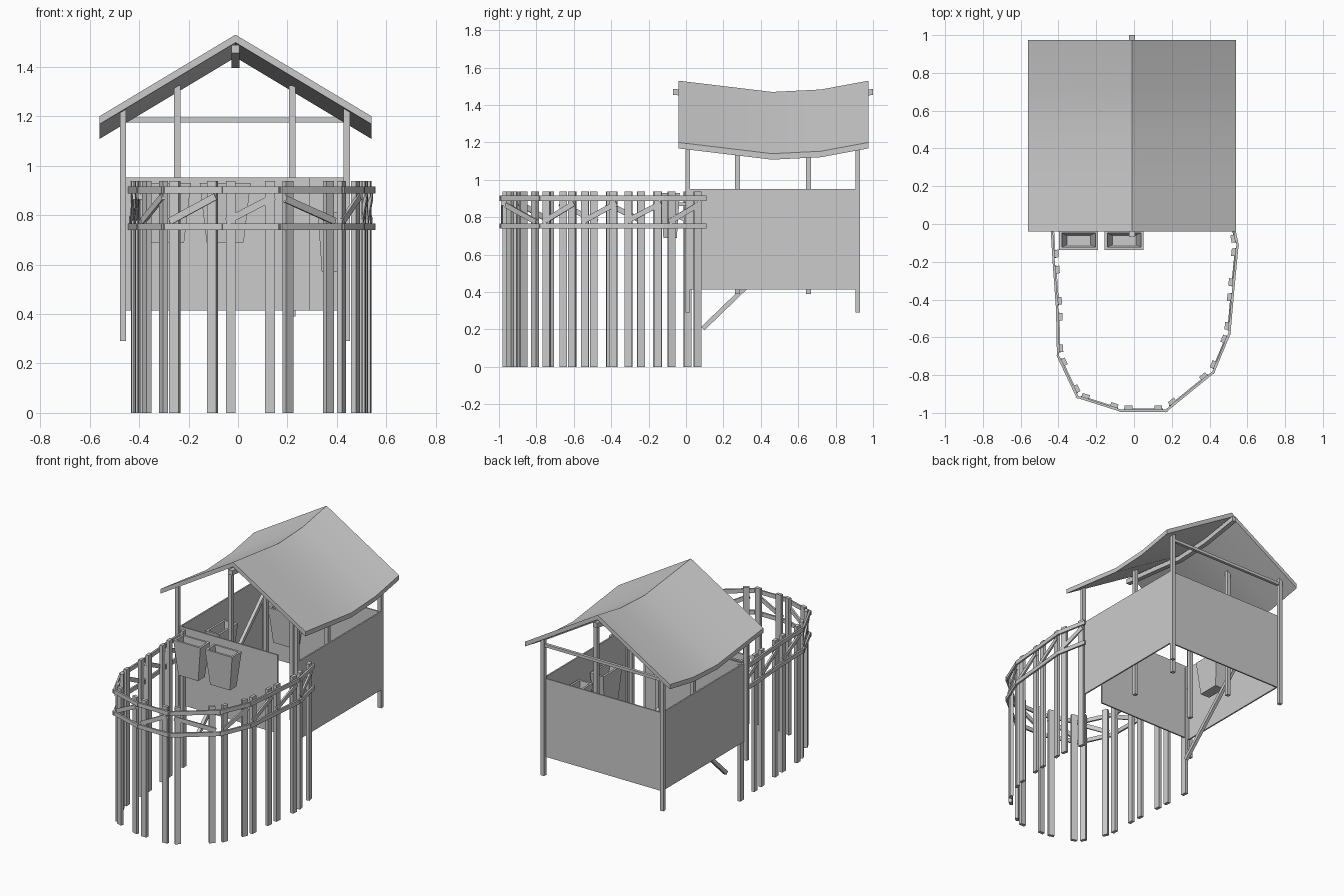
import bpy, bmesh, math
from mathutils import Vector

if "Cube" in bpy.data.objects:
    bpy.data.objects.remove(bpy.data.objects["Cube"])


def make(name, verts, faces):
    me = bpy.data.meshes.new(name)
    me.from_pydata(verts, [], faces)
    bm = bmesh.new()
    bm.from_mesh(me)
    bmesh.ops.recalc_face_normals(bm, faces=bm.faces[:])
    bm.to_mesh(me)
    bm.free()
    ob = bpy.data.objects.new(name, me)
    bpy.context.collection.objects.link(ob)
    return ob


def loft(name, rings):
    """Closed skin through equal-length rings, capped at both ends."""
    n = len(rings[0])
    faces = [[k * n + i, k * n + (i + 1) % n, (k + 1) * n + (i + 1) % n, (k + 1) * n + i]
             for k in range(len(rings) - 1) for i in range(n)]
    faces += [list(range(n)), list(range((len(rings) - 1) * n, len(rings) * n))]
    return make(name, [v for r in rings for v in r], faces)


def rect(x0, x1, y0, y1, z):
    return [(x0, y0, z), (x1, y0, z), (x1, y1, z), (x0, y1, z)]


def box(name, x0, x1, y0, y1, z0, z1):
    return loft(name, [rect(x0, x1, y0, y1, z0), rect(x0, x1, y0, y1, z1)])


def beam(name, a, b, thick, high, side):
    """Plank from a to b; side is the horizontal thickness direction."""
    a, b, side = Vector(a), Vector(b), Vector(side).normalized()
    up = side.cross((b - a).normalized()) * high / 2
    s = side * thick / 2
    return loft(name, [[p - s - up, p + s - up, p + s + up, p - s + up] for p in (a, b)])


# sagging gable roof
CX = -0.01
SAG = [(-0.04, 0), (0.21, 0.03), (0.46, 0.06), (0.72, 0.047), (0.975, 0)]
rings = []
for y, s in SAG:
    top = [(CX - 0.55, 1.20), (CX, 1.53), (CX + 0.55, 1.20)]
    ring = [(x, y, z - s) for x, z in top]
    ring += [(x, y, z - s - 0.032) for x, z in reversed(top)]
    rings.append(ring)
roof = loft("roof", rings)
bpy.context.view_layer.objects.active = roof
roof.select_set(True)
bpy.ops.object.shade_smooth_by_angle(angle=math.radians(30))

# ridge beam following the sag
loft("ridge_beam", [[(CX + dx, y, z - s) for dx, z in
                     ((-.016, 1.455), (.016, 1.455), (.016, 1.487), (-.016, 1.487))]
                    for y, s in [(-0.07, 0)] + SAG[1:4] + [(1.0, 0)]])

# corner posts, inner posts and rear tie beam
for x in (-0.465, 0.44):
    for y in (0.01, 0.917):
        box("corner_post", x - .013, x + .013, y - .012, y + .012, 0.29, 1.235)
for x in (-0.245, 0.22):
    for y in (0.275, 0.655):
        box("inner_post", x - .013, x + .013, y - .013, y + .013, 0.39, 1.325)
box("tie_beam", -0.465, 0.45, 0.905, 0.925, 1.175, 1.195)

# walls, with a doorway at the right of the front
Z0, Z1 = 0.415, 0.952
box("left_wall", -0.455, -0.445, 0.02, 0.91, Z0, Z1)
box("right_wall", 0.442, 0.452, 0.02, 0.91, Z0, Z1)
box("back_wall", -0.455, 0.452, 0.90, 0.91, Z0, Z1)
box("front_wall", -0.455, 0.29, 0.015, 0.025, Z0, Z1)

# slanted rail through the open floor
beam("slanted_rail", (-0.365, 0.09, 0.205), (-0.365, 0.83, 0.92), 0.022, 0.025, (1, 0, 0))


def bucket(name, x, y, z, angle=0, h=0.24):
    w, d, t = 0.103, 0.052, 0.014
    spec = [(0.075, 0.036, 0), (w, d, h), (w - t, d - t, h), (0.063, 0.025, 0.015)]
    ob = loft(name, [rect(-a, a, -b, b, c) for a, b, c in spec])
    ob.location = (x, y, z)
    ob.rotation_euler = (0, 0, angle)


# buckets hanging outside and inside the walls
for x in (-0.293, -0.052):
    bucket("front_bucket", x, -0.085, 0.69)
    # hanger holding the bucket to the wall
    box("bucket_hanger", x - .06, x + .06, -0.045, 0.016, 0.86, 0.88)
for y in (0.33, 0.65):
    bucket("right_bucket", 0.375, y, 0.57, math.pi / 2)
bucket("left_bucket", -0.37, 0.35, 0.6, math.pi / 2)
bucket("back_bucket", -0.22, 0.84, 0.58)

# curved fence: rails, two posts and one diagonal per section
PATH = [(-0.44, 0.05), (-0.425, -0.20), (-0.407, -0.45), (-0.402, -0.70), (-0.30, -0.915),
        (-0.07, -0.988), (0.17, -0.988), (0.42, -0.785), (0.505, -0.58),
        (0.525, -0.35), (0.548, -0.11), (0.505, 0.10)]
for i, (p, q) in enumerate(zip(PATH, PATH[1:])):
    p, q = Vector((*p, 0)), Vector((*q, 0))
    along = (q - p).normalized()
    inn = Vector((-along.y, along.x, 0))
    up = Vector((0, 0, 1))
    for z in (0.753, 0.902):
        beam("fence_rail", p + up * z - along * .008, q + up * z + along * .008, 0.012, 0.028, inn)
    za, zb = (0.865, 0.775) if i == 6 else (0.775, 0.875)
    off = inn * 0.006
    beam("fence_brace", p.lerp(q, .1) + off + up * za, p.lerp(q, .9) + off + up * zb,
         0.012, 0.028, inn)
    for t in (0.17, 0.83):
        c = p.lerp(q, t) + inn * 0.017
        a = along * 0.02
        b = inn * 0.011
        foot = [c - a - b, c + a - b, c + a + b, c - a + b]
        loft("fence_post", [foot, [v + up * 0.937 for v in foot]])
